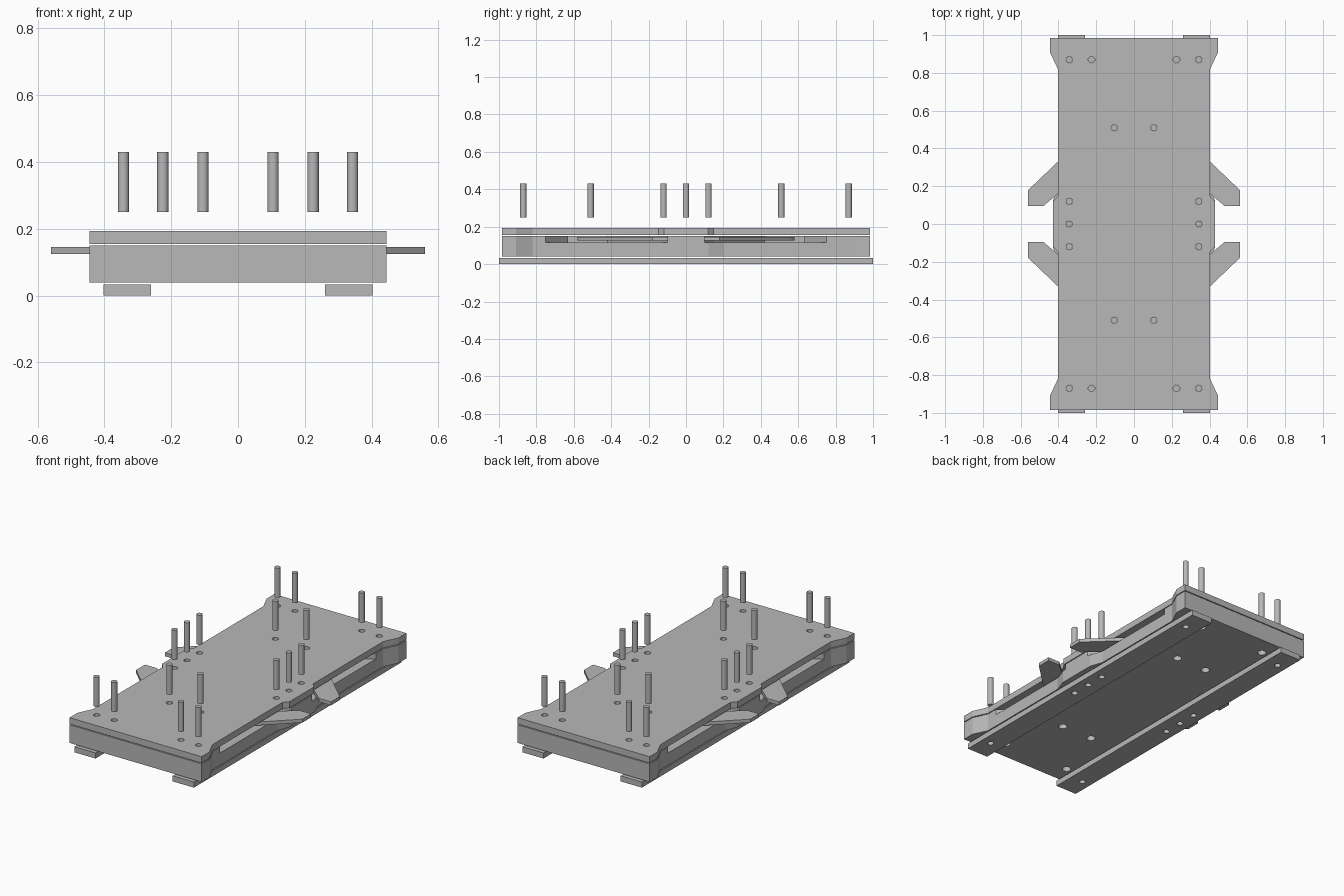
import bpy, bmesh, math

cube = bpy.data.objects.get("Cube")
if cube:
    bpy.data.objects.remove(cube, do_unlink=True)

grey = bpy.data.materials.new("plain grey")
grey.use_nodes = True
COLOUR = (0.48, 0.48, 0.48, 1)
grey.diffuse_color = COLOUR
grey.node_tree.nodes["Principled BSDF"].inputs["Base Color"].default_value = COLOUR


def add_object(name, bm):
    bmesh.ops.recalc_face_normals(bm, faces=bm.faces)
    mesh = bpy.data.meshes.new(name)
    bm.to_mesh(mesh)
    bm.free()
    mesh.materials.append(grey)
    obj = bpy.data.objects.new(name, mesh)
    bpy.context.collection.objects.link(obj)
    return obj


def slab(name, outline, bottom, top):
    """Extrude a flat outline between two heights."""
    bm = bmesh.new()
    face = bm.faces.new([bm.verts.new((x, y, bottom)) for x, y in outline])
    grown = bmesh.ops.extrude_face_region(bm, geom=[face])
    verts = [v for v in grown["geom"] if isinstance(v, bmesh.types.BMVert)]
    bmesh.ops.translate(bm, verts=verts, vec=(0, 0, top - bottom))
    return add_object(name, bm)


def rods(name, spots, radius, bottom, top):
    bm = bmesh.new()
    for x, y in spots:
        made = bmesh.ops.create_cone(bm, cap_ends=True, segments=24, radius1=radius,
                                     radius2=radius, depth=top - bottom)
        bmesh.ops.translate(bm, verts=made["verts"], vec=(x, y, (top + bottom) / 2))
    return add_object(name, bm)


def drill(obj, spots, radius, bottom, top):
    """Cut round holes right through a part."""
    cutter = rods("hole_cutter", spots, radius, bottom - 0.02, top + 0.02)
    cutter.hide_render = True
    mod = obj.modifiers.new("holes", 'BOOLEAN')
    mod.object = cutter
    mod.operation = 'DIFFERENCE'
    mod.solver = 'EXACT'
    graph = bpy.context.evaluated_depsgraph_get()
    obj.data = bpy.data.meshes.new_from_object(obj.evaluated_get(graph))
    obj.modifiers.clear()
    bpy.data.objects.remove(cutter, do_unlink=True)


def four_way(quarter):
    """Mirror a quarter outline (back edge to middle) into a closed one."""
    right = quarter + [(x, -y) for x, y in reversed(quarter)]
    return right + [(-x, y) for x, y in reversed(right)]


# Hole and pin positions
signs = [(sx, sy) for sx in (1, -1) for sy in (1, -1)]
pivots = [(0.105 * sx, 0.51 * sy) for sx, sy in signs]
inner = [(0.225 * sx, 0.87 * sy) for sx, sy in signs]
outer = [(0.343 * sx, y) for sx in (1, -1) for y in (-0.87, -0.12, 0, 0.12, 0.87)]
all_spots = pivots + inner + outer

# Stacked plates with ears at the corners and a bump half way
ear = [(0.445, 0.985), (0.445, 0.91), (0.403, 0.82)]
lower = slab("lower_block", four_way(ear + [(0.403, 0.2), (0.43, 0.12)]), 0.04, 0.115)
drill(lower, outer, 0.018, 0.04, 0.115)
drill(lower, pivots + inner, 0.025, 0.04, 0.115)

pocket = [(0.403, 0.75), (0.25, 0.63), (0.05, 0.63), (0.05, 0.42), (0.36, 0.15), (0.43, 0.1)]
spacer = slab("middle_spacer", four_way(ear + pocket), 0.115, 0.15)
drill(spacer, inner + outer, 0.018, 0.115, 0.15)

top = slab("top_plate", four_way(ear + [(0.403, 0.148), (0.43, 0.118)]), 0.155, 0.194)
drill(top, all_spots, 0.018, 0.155, 0.194)

# Swinging levers, rounded about their pivots
for sx, sy in signs:
    arc = [(0.105 + 0.07 * math.cos(math.radians(a)), 0.51 + 0.07 * math.sin(math.radians(a)))
           for a in range(45, 226, 15)]
    path = [(0.48, 0.095), (0.56, 0.095), (0.56, 0.18), (0.403, 0.33)] + arc + [(0.403, 0.16)]
    lever = slab("lever", [(sx * x, sy * y) for x, y in path], 0.125, 0.146)
    drill(lever, [(0.105 * sx, 0.51 * sy)], 0.018, 0.125, 0.146)

# Runner rails underneath
for name, side in (("left_rail", 1), ("right_rail", -1)):
    a, b = 0.26 * side, 0.403 * side
    rail = slab(name, [(a, -1), (b, -1), (b, 1), (a, 1)], 0.0, 0.034)
    drill(rail, [p for p in outer if p[0] * side > 0], 0.018, 0.0, 0.034)

# Loose pins hovering above their holes
pins = rods("pins", all_spots, 0.017, 0.25, 0.43)
bpy.ops.object.select_all(action='DESELECT')
pins.select_set(True)
bpy.context.view_layer.objects.active = pins
bpy.ops.object.shade_smooth_by_angle()
